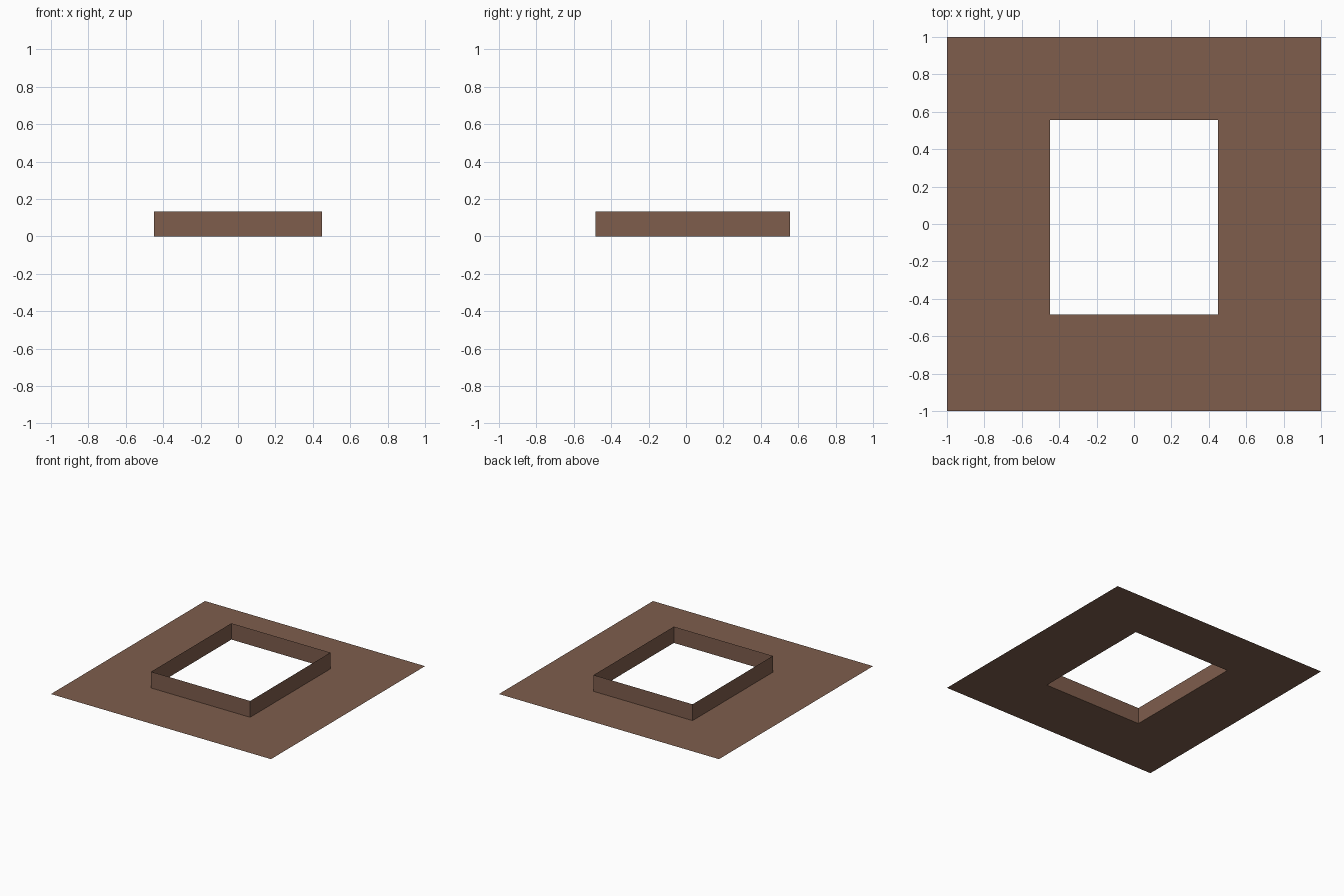
import bpy, bmesh

if "Cube" in bpy.data.objects:
    bpy.data.objects.remove(bpy.data.objects["Cube"])

# Opening extents and wall height
X0, X1, Y0, Y1, H = -0.45, 0.45, -0.485, 0.557, 0.134

brown = bpy.data.materials.new("warm brown")
brown.diffuse_color = (0.21, 0.11, 0.073, 1)
brown.use_nodes = True
brown.node_tree.nodes["Principled BSDF"].inputs["Base Color"].default_value = brown.diffuse_color


def ring(bm, x0, x1, y0, y1, z):
    return [bm.verts.new((x, y, z)) for x, y in ((x0, y0), (x1, y0), (x1, y1), (x0, y1))]


def band(name, lower, upper):
    """Four quads joining two rectangular loops."""
    bm = bmesh.new()
    a, b = ring(bm, *lower), ring(bm, *upper)
    for i in range(4):
        j = (i + 1) % 4
        bm.faces.new((a[i], a[j], b[j], b[i]))
    mesh = bpy.data.meshes.new(name)
    bm.to_mesh(mesh)
    bm.free()
    mesh.materials.append(brown)
    bpy.context.collection.objects.link(bpy.data.objects.new(name, mesh))


# Flat sheet with a rectangular opening
band("base_sheet", (-1, 1, -1, 1, 0), (X0, X1, Y0, Y1, 0))
# Thin upright rim around the opening
band("opening_rim", (X0, X1, Y0, Y1, 0), (X0, X1, Y0, Y1, H))
